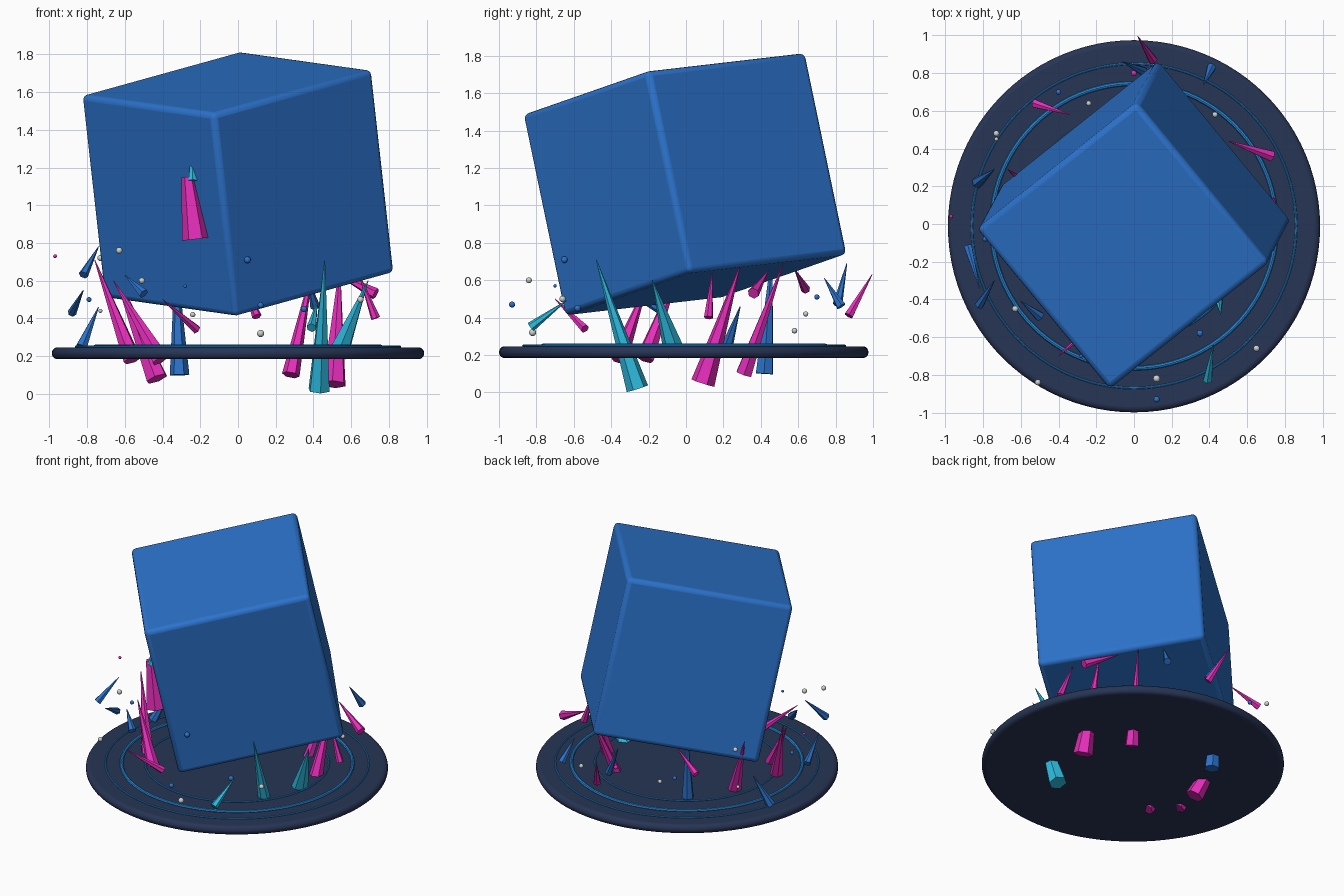
import bpy
from mathutils import Vector, Matrix


def material(name, rgb):
    m = bpy.data.materials.new(name)
    m.diffuse_color = (*rgb, 1)
    return m


BLUE = material("blue", (0.025, 0.17, 0.60))
NAVY = material("navy", (0.02, 0.035, 0.09))
GLOW = material("ring_blue", (0.02, 0.26, 0.72))
PINK = material("magenta", (0.80, 0.027, 0.50))
CYAN = material("cyan", (0.027, 0.50, 0.75))
PALE = material("pale", (0.60, 0.65, 0.63))


def finish(name, mat):
    o = bpy.context.object
    o.name = name
    o.data.materials.append(mat)
    return o


def bevel(o, width, segments):
    b = o.modifiers.new("bevel", 'BEVEL')
    b.width, b.segments, b.limit_method = width, segments, 'ANGLE'


def spike(name, base, tip, radius, mat, top=0.002, sides=6):
    a, b = Vector(base), Vector(tip)
    bpy.ops.mesh.primitive_cone_add(vertices=sides, radius1=radius, radius2=top,
                                    depth=(b - a).length, location=(a + b) / 2,
                                    rotation=(b - a).to_track_quat('Z', 'Y').to_euler())
    return finish(name, mat)


# Round platform with a soft rim
bpy.ops.mesh.primitive_cylinder_add(vertices=96, radius=0.987, depth=0.062,
                                    location=(0, -0.012, 0.215))
disc = finish("platform", NAVY)
bevel(disc, 0.028, 4)
bpy.ops.object.shade_smooth_by_angle()

# Glowing rings on the platform
for i, (r, t) in enumerate([(0.86, 0.006), (0.755, 0.012), (0.60, 0.006)]):
    bpy.ops.mesh.primitive_torus_add(major_radius=r, minor_radius=t, major_segments=96,
                                     minor_segments=8, location=(0, -0.01, 0.249))
    finish(f"platform_ring_{i}", GLOW)
    bpy.ops.object.shade_smooth_by_angle()

# Tilted floating cube
u = Vector((0.83, 0.66, 0.23)).normalized()
v = Vector((-0.69, 0.85, 0.10))
v = (v - u * v.dot(u)).normalized()
w = u.cross(v)
bpy.ops.mesh.primitive_cube_add(size=1.108)
cube = finish("floating_cube", BLUE)
cube.matrix_world = Matrix.Translation((0, -0.005, 1.113)) @ Matrix((u, v, w)).transposed().to_4x4()
bevel(cube, 0.03, 3)
bpy.ops.object.shade_smooth_by_angle()

# Large crystals growing through the platform
for i, (a, b, r, m) in enumerate([
        ((0.43, -0.26, 0.02), (0.46, -0.48, 0.71), 0.06, CYAN),
        ((0.53, -0.06, 0.21), (0.69, -0.18, 0.60), 0.06, CYAN),
        ((0.51, 0.09, 0.05), (0.54, 0.29, 0.68), 0.065, PINK),
        ((0.28, 0.31, 0.10), (0.40, 0.52, 0.69), 0.047, PINK),
        ((-0.43, 0.10, 0.08), (-0.67, 0.29, 0.69), 0.06, PINK),
        ((-0.41, -0.36, 0.18), (-0.66, -0.20, 0.60), 0.05, PINK),
        ((-0.56, -0.22, 0.18), (-0.76, -0.02, 0.71), 0.05, PINK),
        ((-0.31, 0.42, 0.10), (-0.33, 0.46, 0.75), 0.052, BLUE)]):
    spike(f"large_crystal_{i}", a, b, r, m)

# Small shards floating around the rim
for i, (a, b, r, m) in enumerate([
        ((-0.22, -0.54, 0.34), (-0.40, -0.70, 0.50), 0.025, PINK),
        ((-0.53, 0.64, 0.55), (-0.34, 0.58, 0.66), 0.025, PINK),
        ((0.73, 0.36, 0.53), (0.50, 0.44, 0.65), 0.032, PINK),
        ((0.10, 0.87, 0.41), (0.02, 0.995, 0.63), 0.026, PINK),
        ((0.73, 0.12, 0.40), (0.64, 0.14, 0.64), 0.025, PINK),
        ((0.41, 0.83, 0.46), (0.37, 0.74, 0.61), 0.027, BLUE),
        ((0.05, 0.81, 0.47), (-0.06, 0.86, 0.69), 0.026, BLUE),
        ((-0.82, -0.43, 0.63), (-0.74, -0.30, 0.78), 0.026, BLUE),
        ((-0.83, 0.22, 0.25), (-0.74, 0.29, 0.46), 0.032, BLUE),
        ((-0.88, -0.12, 0.43), (-0.82, -0.34, 0.55), 0.024, BLUE),
        ((-0.50, -0.49, 0.53), (-0.60, -0.41, 0.63), 0.028, BLUE),
        ((0.39, -0.83, 0.35), (0.42, -0.64, 0.49), 0.027, CYAN)]):
    spike(f"small_shard_{i}", a, b, r, m)

# Crystal pair against the left front cube face
spike("face_crystal", (-0.225, -0.61, 0.82), (-0.265, -0.61, 1.15), 0.072, PINK, top=0.036)
spike("face_crystal_tip", (-0.24, -0.64, 1.13), (-0.24, -0.59, 1.34), 0.026, CYAN)

# Floating droplets
for i, (p, r, m) in enumerate([
        ((0.12, -0.82, 0.32), 0.019, PALE), ((-0.63, -0.45, 0.76), 0.017, PALE),
        ((-0.51, -0.84, 0.60), 0.016, PALE), ((0.65, -0.66, 0.50), 0.017, PALE),
        ((0.43, 0.58, 0.33), 0.015, PALE), ((-0.24, 0.64, 0.42), 0.014, PALE),
        ((-0.73, 0.48, 0.72), 0.016, PALE), ((-0.73, 0.45, 0.44), 0.011, PALE),
        ((0.12, -0.93, 0.47), 0.016, BLUE), ((0.35, -0.58, 0.45), 0.017, BLUE),
        ((-0.40, 0.70, 0.51), 0.014, BLUE), ((0.05, -0.65, 0.71), 0.018, BLUE),
        ((-0.79, -0.08, 0.50), 0.013, BLUE), ((-0.28, -0.70, 0.57), 0.009, BLUE),
        ((0.0, 0.80, 0.52), 0.015, PINK), ((-0.97, 0.04, 0.73), 0.010, PINK)]):
    bpy.ops.mesh.primitive_uv_sphere_add(segments=12, ring_count=8, radius=r, location=p)
    finish(f"droplet_{i}", m)
    bpy.ops.object.shade_smooth()
